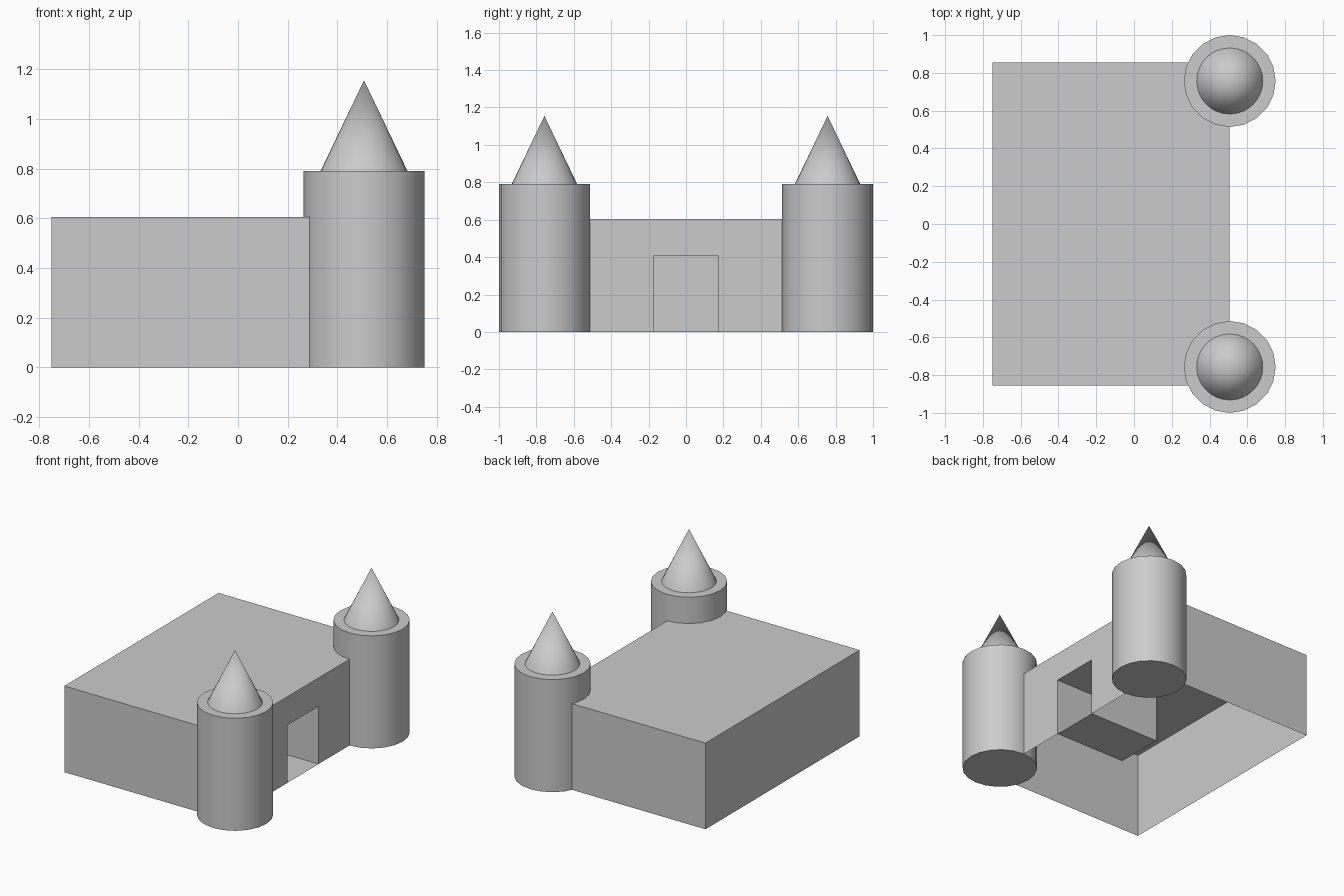
import bpy, bmesh
from mathutils import Vector

if "Cube" in bpy.data.objects:
    bpy.data.objects.remove(bpy.data.objects["Cube"])

X0, X1, W, H = -0.75, 0.505, 0.855, 0.605      # hall extents
DW, DH, DD = 0.173, 0.405, 0.55                # doorway half width, height, depth
TX, TY, TR, TH = 0.507, 0.757, 0.243, 0.79     # tower position and size


def build_hall():
    # Thin shell, open underneath, with a doorway pushed into its right wall
    bm = bmesh.new()

    def face(*pts):
        return bm.faces.new([bm.verts.new(p) for p in pts])

    face((X0, -W, H), (X1, -W, H), (X1, W, H), (X0, W, H))
    face((X0, -W, 0), (X0, -W, H), (X0, W, H), (X0, W, 0))
    for s in (-1, 1):
        face((X0, s * W, 0), (X1, s * W, 0), (X1, s * W, H), (X0, s * W, H))
    face((X1, -W, 0), (X1, -DW, 0), (X1, -DW, DH), (X1, DW, DH),
         (X1, DW, 0), (X1, W, 0), (X1, W, H), (X1, -W, H))
    door = face((X1, -DW, 0), (X1, DW, 0), (X1, DW, DH), (X1, -DW, DH))
    inner = bmesh.ops.extrude_discrete_faces(bm, faces=[door])["faces"][0]
    bmesh.ops.translate(bm, verts=inner.verts[:], vec=Vector((-DD, 0, 0)))
    bmesh.ops.remove_doubles(bm, verts=bm.verts[:], dist=1e-4)
    bmesh.ops.recalc_face_normals(bm, faces=bm.faces[:])
    # Keep the shell facing outwards
    bm.faces.ensure_lookup_table()
    roof = max(bm.faces, key=lambda f: f.calc_center_median().z)
    if roof.normal.z < 0:
        bmesh.ops.reverse_faces(bm, faces=bm.faces[:])
    mesh = bpy.data.meshes.new("hall")
    bm.to_mesh(mesh)
    bm.free()
    bpy.context.collection.objects.link(bpy.data.objects.new("hall", mesh))


def smooth(name):
    bpy.context.object.name = name
    bpy.ops.object.shade_smooth_by_angle()


def build_tower(side, y):
    # Round tower with a pointed roof
    bpy.ops.mesh.primitive_cylinder_add(vertices=20, radius=TR, depth=TH,
                                        location=(TX, y, TH / 2))
    smooth(side + "_tower")
    roof_h = 0.365
    bpy.ops.mesh.primitive_cone_add(vertices=32, radius1=0.175, depth=roof_h,
                                    location=(TX, y, TH + roof_h / 2))
    smooth(side + "_tower_roof")


build_hall()
build_tower("front", -TY)
build_tower("back", TY)
